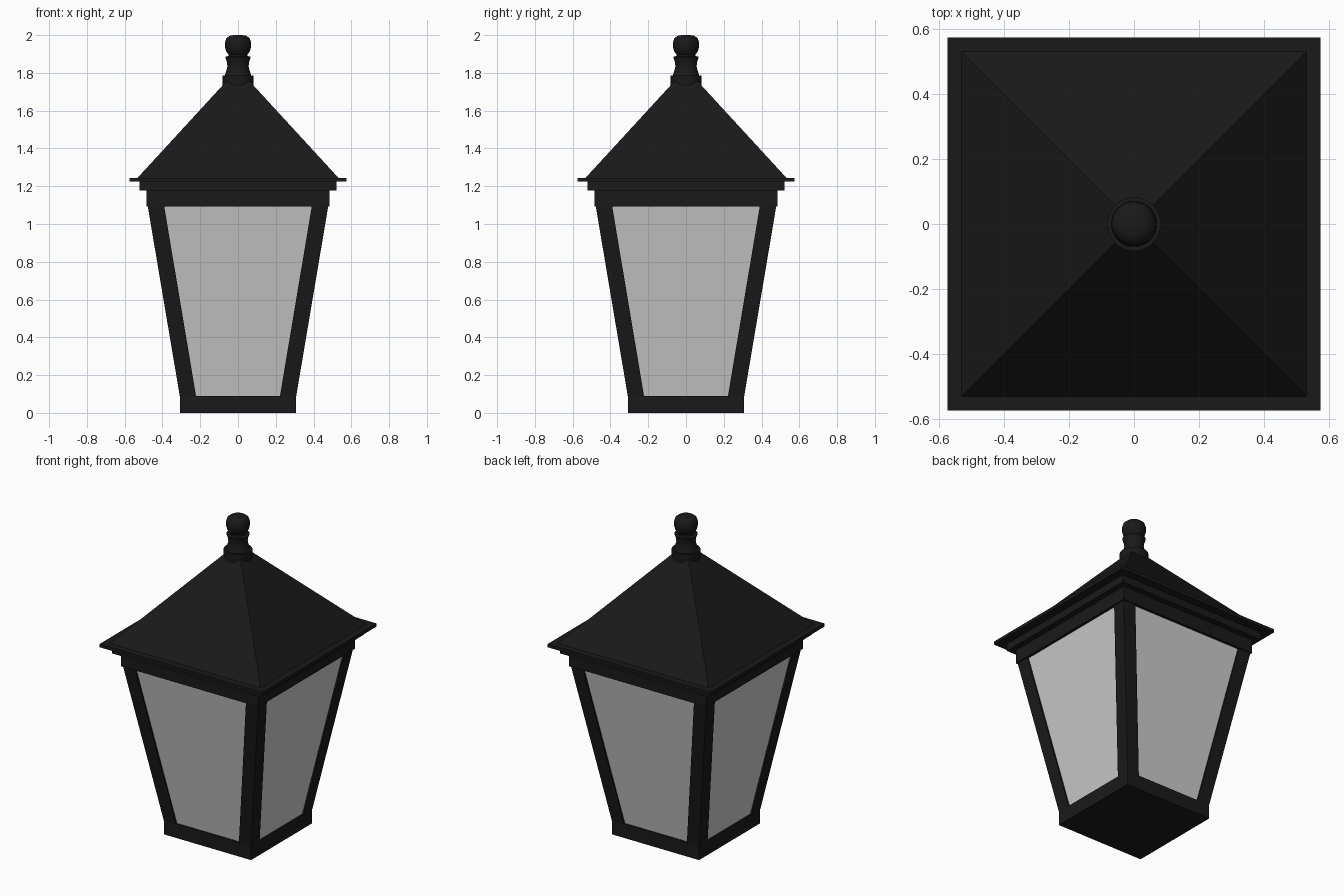
import bpy, bmesh, math
from mathutils import Matrix, Vector

if "Cube" in bpy.data.objects:
    bpy.data.objects.remove(bpy.data.objects["Cube"])

black = bpy.data.materials.new("black_iron")
black.diffuse_color = (0.01, 0.01, 0.01, 1)
black.use_nodes = True
black.node_tree.nodes["Principled BSDF"].inputs["Base Color"].default_value = black.diffuse_color


def finish(name, bm, mat=black):
    bmesh.ops.recalc_face_normals(bm, faces=bm.faces)
    me = bpy.data.meshes.new(name)
    bm.to_mesh(me)
    bm.free()
    ob = bpy.data.objects.new(name, me)
    bpy.context.collection.objects.link(ob)
    if mat:
        me.materials.append(mat)
    return ob


def loft(name, low, high, mat=black, turn=0):
    """Solid between two matching quads, turned about z in quarter turns."""
    bm = bmesh.new()
    rot = Matrix.Rotation(turn * math.pi / 2, 4, 'Z')
    a = [bm.verts.new(rot @ Vector(p)) for p in low]
    b = [bm.verts.new(rot @ Vector(p)) for p in high]
    bm.faces.new(a)
    bm.faces.new(b)
    for i in range(4):
        j = (i + 1) % 4
        bm.faces.new((a[i], a[j], b[j], b[i]))
    return finish(name, bm, mat)


def rect(x0, x1, y0, y1, z):
    return [(x0, y0, z), (x1, y0, z), (x1, y1, z), (x0, y1, z)]


def tier(name, r0, z0, r1, z1):
    return loft(name, rect(-r0, r0, -r0, r0, z0), rect(-r1, r1, -r1, r1, z1))


# Square base, stepped cornice, thin eave and pyramid roof
tier("base", 0.308, 0, 0.308, 0.09)
tier("top_frame", 0.485, 1.092, 0.485, 1.18)
tier("cornice", 0.522, 1.178, 0.522, 1.226)
tier("eave", 0.575, 1.224, 0.575, 1.244)
tier("roof", 0.533, 1.243, 0.03, 1.79)

# Sloping corner posts and slightly recessed panes, one of each per side
Z0, Z1 = 0.088, 1.095
for k, side in enumerate(("front", "right", "back", "left")):
    loft(side + "_corner_post",
         rect(0.222, 0.308, -0.308, -0.222, Z0),
         rect(0.391, 0.478, -0.478, -0.391, Z1), turn=k)
    loft(side + "_pane",
         rect(-0.24, 0.24, -0.298, -0.285, Z0),
         rect(-0.41, 0.41, -0.468, -0.455, Z1), mat=None, turn=k)

# Turned finial: collar, flared neck and ball
profile = [(0, 1.69), (0.083, 1.69), (0.083, 1.787), (0.07, 1.787),
           (0.062, 1.81), (0.056, 1.835), (0.059, 1.86), (0.068, 1.885),
           (0.052, 1.889), (0.05, 1.897), (0.063, 1.915), (0.069, 1.938),
           (0.069, 1.962), (0.062, 1.983), (0.045, 1.996), (0.022, 2.0), (0, 2.0)]
bm = bmesh.new()
vs = [bm.verts.new((r, 0, z)) for r, z in profile]
es = [bm.edges.new(p) for p in zip(vs, vs[1:])]
bmesh.ops.spin(bm, geom=vs + es, cent=(0, 0, 0), axis=(0, 0, 1),
               angle=2 * math.pi, steps=32)
bmesh.ops.remove_doubles(bm, verts=bm.verts, dist=0.0005)
finial = finish("finial", bm)
bpy.context.view_layer.objects.active = finial
finial.select_set(True)
bpy.ops.object.shade_smooth_by_angle(angle=math.radians(35))
